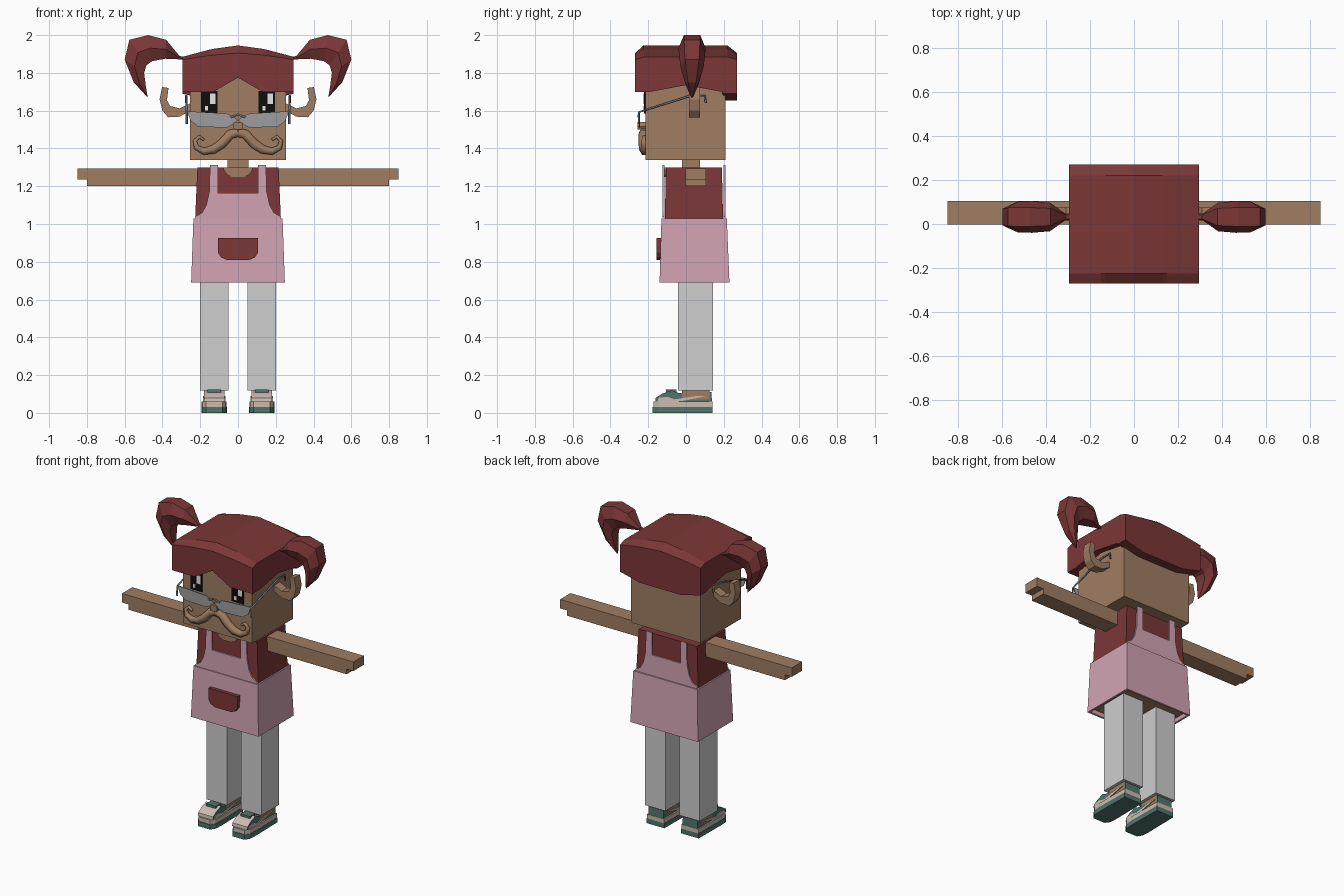
import bpy, bmesh

if "Cube" in bpy.data.objects:
    bpy.data.objects.remove(bpy.data.objects["Cube"], do_unlink=True)


def material(name, r, g, b):
    m = bpy.data.materials.new(name)
    m.use_nodes = True
    m.diffuse_color = (r, g, b, 1)
    m.node_tree.nodes["Principled BSDF"].inputs["Base Color"].default_value = (r, g, b, 1)
    return m


RED = material("dark red", 0.2, 0.038, 0.038)
SKIN = material("tan skin", 0.35, 0.205, 0.122)
PINK = material("apron pink", 0.64, 0.37, 0.45)
GREY = material("trouser grey", 0.62, 0.62, 0.62)
TEAL = material("shoe teal", 0.085, 0.175, 0.155)
CREAM = material("shoe cream", 0.6, 0.5, 0.44)
BLACK = material("eye black", 0.004, 0.004, 0.004)
WHITE = material("eye white", 0.85, 0.85, 0.85)
LENS = material("lens grey", 0.34, 0.34, 0.35)
FRAME = material("frame grey", 0.15, 0.17, 0.19)


def loft(name, rings, *mats):
    """Closed skin through rings of equal point count, capped at both ends."""
    bm = bmesh.new()
    loops = [[bm.verts.new(p) for p in ring] for ring in rings]
    bm.faces.new(loops[0])
    n = len(loops[0])
    for a, b in zip(loops, loops[1:]):
        for i in range(n):
            j = (i + 1) % n
            bm.faces.new((a[i], a[j], b[j], b[i]))
    bm.faces.new(loops[-1])
    bmesh.ops.recalc_face_normals(bm, faces=bm.faces)
    me = bpy.data.meshes.new(name)
    bm.to_mesh(me)
    bm.free()
    for m in mats:
        me.materials.append(m)
    ob = bpy.data.objects.new(name, me)
    bpy.context.collection.objects.link(ob)
    return ob


def prism(name, axis, pts, lo, hi, mat):
    """Outline extruded along one axis."""
    place = {"x": lambda p, h: (h, *p),
             "y": lambda p, h: (p[0], h, p[1]),
             "z": lambda p, h: (*p, h)}[axis]
    return loft(name, [[place(p, h) for p in pts] for h in (lo, hi)], mat)


def rect(x, y0, y1, z):
    return [(-x, y0, z), (x, y0, z), (x, y1, z), (-x, y1, z)]


def box(name, x, y, z, mat):
    return prism(name, "z", [(x[0], y[0]), (x[1], y[0]), (x[1], y[1]), (x[0], y[1])], z[0], z[1], mat)


def tube(name, pts, radii, mat):
    cu = bpy.data.curves.new(name, "CURVE")
    cu.dimensions = "3D"
    cu.bevel_depth = 1
    cu.bevel_resolution = 1
    cu.use_fill_caps = True
    sp = cu.splines.new("POLY")
    sp.points.add(len(pts) - 1)
    for p, co, r in zip(sp.points, pts, radii):
        p.co = (*co, 1)
        p.radius = r
    cu.materials.append(mat)
    ob = bpy.data.objects.new(name, cu)
    bpy.context.collection.objects.link(ob)


def flip(pts, s):
    return [(p[0] * s, *p[1:]) for p in pts]


def both(pts):
    return pts + flip(pts[::-1], -1)


# Head and neck
box("head", (-.255, .255), (-.215, .21), (1.34, 1.8), SKIN)
box("neck", (-.055, .055), (-.02, .075), (1.2, 1.36), SKIN)

# Hair cap: side sections lofted across the width
sections = []
for x in (-.295, -.15, -.13, 0, .13, .15, .295):
    t = abs(x) / .295
    fringe = 1.70 + .075 * max(0, 1 - abs(x) / .13)
    nape = 1.655 if abs(x) < .2 else 1.69
    edge, top = 1.905 - .035 * t ** 1.5, 1.945 - .06 * t ** 1.5
    sections.append([(x, y, z) for y, z in (
        (-.27, fringe), (-.27, edge), (-.225, top), (.22, top), (.27, edge),
        (.27, nape), (.2, nape), (.19, 1.70), (0, 1.735), (-.19, 1.70), (-.2, fringe))])
loft("hair_cap", sections, RED)

# Pigtails: each ring is outer x, z, inner x, z, half depth
tail = ((.285, 1.885, .285, 1.87, .015), (.31, 1.89, .315, 1.872, .015),
        (.38, 1.975, .385, 1.875, .065), (.475, 2.0, .455, 1.862, .072),
        (.575, 1.975, .485, 1.84, .07), (.6, 1.87, .497, 1.8, .062),
        (.552, 1.75, .488, 1.73, .035), (.483, 1.675, .478, 1.67, .006))
for s, side in ((1, "left"), (-1, "right")):
    rings = []
    for ox, oz, ix, iz, d in tail:
        mx, mz, c = (ox + ix) / 2, (oz + iz) / 2, .032
        rings.append(flip([(ox, c - d * .6, oz), (ox, c + d * .6, oz), (mx, c + d, mz),
                           (ix, c + d * .6, iz), (ix, c - d * .6, iz), (mx, c - d, mz)], s))
    loft(side + "_pigtail", rings, RED)

    # Ear
    ear = [(.25, 1.60), (.31, 1.568), (.37, 1.565), (.40, 1.6), (.415, 1.66), (.402, 1.725),
           (.368, 1.72), (.376, 1.655), (.36, 1.625), (.31, 1.612), (.25, 1.64)]
    prism(side + "_ear", "y", flip(ear, s), .015, .075, SKIN)

    # Half-moon lens and temple arm
    lens = [(.0, 1.55), (.03, 1.572), (.06, 1.585), (.27, 1.597), (.25, 1.545),
            (.21, 1.515), (.06, 1.51), (.03, 1.525)]
    prism(side + "_lens", "y", flip(lens, s), -.25, -.243, LENS)
    tube(side + "_temple", flip([(.272, -.25, 1.53), (.272, -.25, 1.592), (.274, .02, 1.678),
                                 (.274, .1, 1.678), (.274, .105, 1.64)], s), [.006] * 5, FRAME)

    # Curled moustache half
    curl = [(0, 1.485), (.04, 1.475), (.085, 1.425), (.13, 1.395), (.18, 1.385), (.22, 1.405),
            (.228, 1.44), (.205, 1.462), (.18, 1.445)]
    tube(side + "_moustache", flip([(x, -.222, z) for x, z in curl], s),
         [.027, .029, .029, .027, .022, .017, .013, .011, .008], SKIN)

    # Eye with highlights
    c = s * .152
    box(side + "_eye", (c - .043, c + .043), (-.222, -.214), (1.585, 1.705), BLACK)
    box(side + "_eye_highlight", (c + .005, c + .034), (-.225, -.221), (1.635, 1.69), WHITE)
    box(side + "_eye_glint", (c - .022, c - .006), (-.225, -.221), (1.6, 1.625), WHITE)

    # Arm with a stepped hand
    arm = [(.2, 1.2), (.8, 1.2), (.8, 1.235), (.85, 1.235), (.85, 1.295), (.2, 1.295)]
    prism(side + "_arm", "y", flip(arm, s), -.003, .105, SKIN)

    # Leg and ankle
    c = s * .126
    box(side + "_leg", (c - .075, c + .075), (-.043, .143), (.118, .76), GREY)
    box(side + "_ankle", (c - .055, c + .055), (-.02, .125), (.07, .13), SKIN)

    # Shoe: layered sole, upper with a pale toe, side stripes and tongue
    for part, w, y0, z0, z1, mat in (("sole", .068, -.177, 0, .032, TEAL),
                                     ("midsole", .066, -.173, .032, .06, CREAM)):
        outline = both([(w * .65, y0), (w * .95, y0 + .03), (w, y0 + .09), (w * .95, .14)])
        prism(side + "_" + part, "z", [(c + x, y) for x, y in outline], z0, z1, mat)
    upper = [(-.163, .06), (-.16, .08), (-.125, .102), (-.075, .12), (-.05, .108),
             (.0, .1), (.08, .1), (.135, .112), (.137, .06)]
    shoe = prism(side + "_shoe_upper", "x", upper, c - .055, c + .055, TEAL)
    shoe.data.materials.append(CREAM)
    for f in shoe.data.polygons:
        if f.center.y < -.09 and abs(f.normal.x) < .5:
            f.material_index = 1
    for e in (-1, 1):
        x = c + e * .057
        stripe = [(-.15, .06), (-.145, .08), (-.1, .085), (-.06, .072), (.06, .09), (.11, .09), (.0, .066), (-.05, .06)]
        prism(side + "_shoe_stripe", "x", stripe, x - .003, x + .003, CREAM)
    box(side + "_shoe_tongue", (c - .035, c + .035), (-.105, -.05), (.1, .124), TEAL)

# Eyeglass bridge and nose
tube("glasses_bridge", [(-.04, -.25, 1.565), (0, -.25, 1.58), (.04, -.25, 1.565)], [.006] * 3, FRAME)
prism("nose", "y", both([(.018, 1.5), (.027, 1.515), (.022, 1.54)]), -.258, -.21, SKIN)

# Shirt and neckline
loft("shirt", [rect(.228, -.113, .197, 1.0), rect(.215, -.106, .19, 1.3)], RED)
prism("neckline", "y", both([(.03, 1.248), (.06, 1.262), (.075, 1.285), (.078, 1.3)]), -.115, -.107, SKIN)

# Apron skirt with a recessed underside
skirt = loft("apron_skirt", [rect(.232, -.122, .212, .715), rect(.235, -.127, .217, .69),
                             rect(.248, -.14, .23, .69), rect(.236, -.13, .216, 1.028)], PINK, SKIN)
skirt.data.polygons[0].material_index = 1

# Apron bib with straps, front and back
bib = both([(.23, 1.025), (.225, 1.04), (.19, 1.06), (.168, 1.1), (.152, 1.17),
            (.148, 1.312), (.105, 1.312), (.105, 1.165)])
prism("front_bib", "y", bib, -.124, -.115, PINK)
prism("back_bib", "y", bib, .199, .208, PINK)

# Pocket
prism("pocket", "y", both([(.06, .81), (.09, .823), (.107, .85), (.107, .925)]), -.157, -.125, RED)
